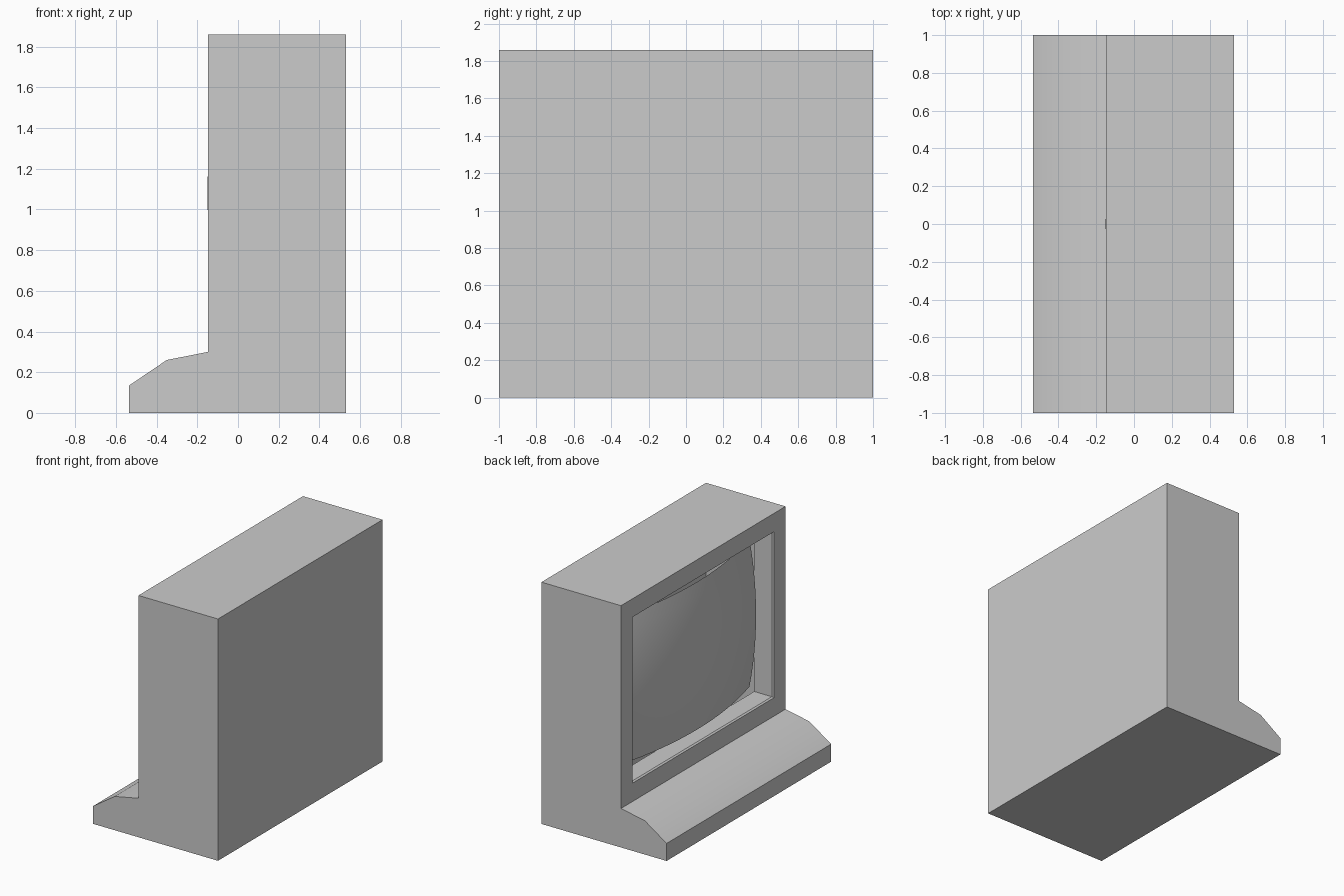
import bpy, bmesh

if "Cube" in bpy.data.objects:
    bpy.data.objects.remove(bpy.data.objects["Cube"])

FRONT_X = -0.147          # plane of the bezel
MARGIN = 0.2              # bezel width around the opening
CHAMFER = 0.012           # small bevel on the opening's rim
Z_LOW, Z_HIGH = 0.30, 1.86


def finish(bm, name, angle):
    mesh = bpy.data.meshes.new(name)
    bm.to_mesh(mesh)
    bm.free()
    obj = bpy.data.objects.new(name, mesh)
    bpy.context.collection.objects.link(obj)
    bpy.ops.object.select_all(action='DESELECT')
    obj.select_set(True)
    bpy.context.view_layer.objects.active = obj
    bpy.ops.object.shade_smooth_by_angle(angle=angle)
    return obj


# Cabinet: side profile with control shelf, extruded across the width
profile = [(-0.535, 0), (0.53, 0), (0.53, Z_HIGH), (FRONT_X, Z_HIGH),
           (FRONT_X, Z_LOW), (-0.35, 0.26), (-0.535, 0.135)]
bm = bmesh.new()
side = bm.faces.new([bm.verts.new((x, -1, z)) for x, z in profile])
ext = bmesh.ops.extrude_face_region(bm, geom=[side])
bmesh.ops.translate(bm, vec=(0, 2, 0),
                    verts=[v for v in ext['geom'] if isinstance(v, bmesh.types.BMVert)])
bmesh.ops.recalc_face_normals(bm, faces=bm.faces)

# Screen recess: bezel, chamfered rim, then straight walls going in
bezel = next(f for f in bm.faces
             if all(abs(v.co.x - FRONT_X) < 1e-5 for v in f.verts))
bmesh.ops.inset_region(bm, faces=[bezel], thickness=MARGIN)
bmesh.ops.inset_region(bm, faces=[bezel], thickness=CHAMFER)
bmesh.ops.translate(bm, vec=(CHAMFER, 0, 0), verts=bezel.verts)
bmesh.ops.inset_region(bm, faces=[bezel], thickness=0)
bmesh.ops.translate(bm, vec=(0.15, 0, 0), verts=bezel.verts)
bmesh.ops.delete(bm, geom=[bezel], context='FACES_ONLY')
finish(bm, "cabinet", 0.52)

# Screen: bulging glass, a patch of a large sphere filling the recess
RADIUS = 3.0
half_y = 1 - MARGIN - CHAMFER
half_z = (Z_HIGH - Z_LOW) / 2 - MARGIN - CHAMFER
mid_z = (Z_HIGH + Z_LOW) / 2
bm = bmesh.new()
bmesh.ops.create_grid(bm, x_segments=16, y_segments=12, size=1)
for v in bm.verts:
    y, z = v.co.x * half_y, v.co.y * half_z
    sag = RADIUS - (RADIUS ** 2 - y * y - z * z) ** 0.5
    v.co = (FRONT_X - 0.003 + sag, y, mid_z + z)
bm.normal_update()
if sum(f.normal.x for f in bm.faces) > 0:
    bmesh.ops.reverse_faces(bm, faces=bm.faces)
finish(bm, "screen", 0.52)
